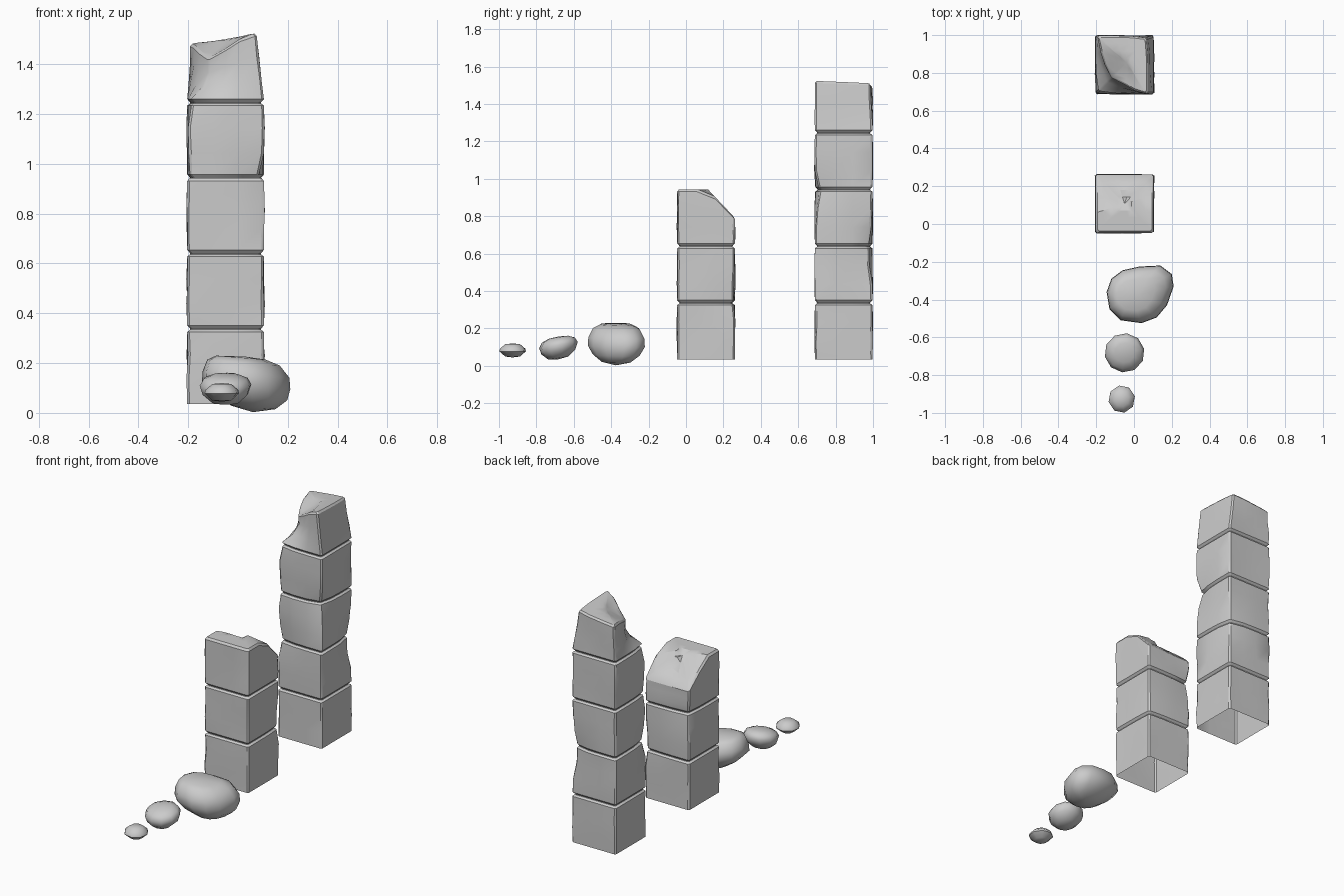
import bpy, bmesh, math, random

if "Cube" in bpy.data.objects:
    bpy.data.objects.remove(bpy.data.objects["Cube"])

random.seed(4)
HALF, BASE, STEP, CX = 0.154, 0.035, 0.303, -0.05


def finish(name, bm, angle):
    bmesh.ops.recalc_face_normals(bm, faces=bm.faces)
    me = bpy.data.meshes.new(name)
    bm.to_mesh(me)
    bm.free()
    ob = bpy.data.objects.new(name, me)
    bpy.context.collection.objects.link(ob)
    bpy.ops.object.select_all(action='DESELECT')
    ob.select_set(True)
    bpy.context.view_layer.objects.active = ob
    bpy.ops.object.shade_smooth_by_angle(angle=math.radians(angle))


def loft(bm, rings, tip=None):
    loops = [[bm.verts.new(p) for p in r] for r in rings]
    n = len(loops[0])
    for a, b in zip(loops, loops[1:]):
        for i in range(n):
            bm.faces.new((a[i], a[(i + 1) % n], b[(i + 1) % n], b[i]))
    if tip:
        t = bm.verts.new(tip)
        for i in range(n):
            bm.faces.new((loops[-1][i], loops[-1][(i + 1) % n], t))
    return loops


def square(h):
    # square outline with narrow chamfered corners, four points a side
    c, pts = h - 0.009, []
    for k in range(4):
        a = k * math.pi / 2
        for t in (-c, -c / 3, c / 3, c):
            pts.append((h * math.cos(a) - t * math.sin(a), h * math.sin(a) + t * math.cos(a)))
    return pts


def pillar(name, cy, blocks, dents, broken):
    bm = bmesh.new()
    rings = []
    top = BASE + blocks * STEP
    z0 = top - STEP

    def shape(x, y, z):
        # chipped corners: (x sign, y sign, height, depth)
        for sx, sy, dz, depth in dents:
            d = math.dist((x, y, z), (sx * HALF, sy * HALF, dz))
            if d < 0.13:
                k = depth * (1 - d / 0.13)
                x, y = x - sx * k, y - sy * k
        if z > z0 + 0.015:
            x, y, z = broken(x, y, z0, (z - z0) / STEP)
        return (x + CX, y + cy, z)

    for b in range(blocks):
        lo = BASE + b * STEP
        last = b == blocks - 1
        # block sides, pinched to a groove at each joint
        levels = [(0, 0.012 if b else 0), (0.013, 0), (0.1, 0), (0.2, 0), (STEP - 0.013, 0)]
        if last:
            levels.append((STEP, 0.01))
        for dz, inset in levels:
            wob = 0.004 if 0.05 < dz < 0.25 else 0
            ring = []
            for x, y in square(HALF - inset):
                s = 1 + random.uniform(-wob, wob) / HALF
                ring.append(shape(x * s, y * s, lo + dz))
            rings.append(ring)
        if not last:
            rings.append([shape(x, y, lo + STEP - 0.004) for x, y in square(HALF - 0.012)])
    # broken cap
    for f in (0.78, 0.5, 0.25):
        rings.append([shape(x * f, y * f, top) for x, y in square(HALF - 0.01)])
    loft(bm, rings, shape(0, 0, top))
    finish(name, bm, 28)


def tall_break(x, y, z0, t):
    # front left corner bitten away, right side leaning in
    w = max(0, 1 - math.hypot(x + HALF, y + HALF) / 0.25)
    push = 0.085 * w * min(1, max(0, t - 0.06) * 2.6)
    h = 1.503 + 0.1 * x - 0.04 * y - 0.07 * w
    lean = 0.03 * t * max(0, x / HALF)
    back = 0.012 * t * max(0, -x / HALF) * (y > 0)
    return (x + push - lean + back, y + push, z0 + t * (h - z0))


def short_break(x, y, z0, t):
    # rear of the top sheared off, lower toward the left
    start = 0.01 if x > 0 else -0.03
    drop = 0.152 * max(0, (y - start) / (HALF - start))
    if abs(x) < 0.06 and 0.04 < y < 0.1:
        drop += 0.02
    return (x, y, z0 + t * (STEP - drop))


pillar("tall_pillar", 0.843, 5,
       [(1, -1, 0.93, 0.025), (1, 1, 0.66, 0.02), (-1, -1, 0.66, 0.018), (1, 1, 0.54, 0.015),
        (-1, -1, 1.24, 0.018), (-1, -1, 0.96, 0.012), (1, 1, 1.5, 0.015)], tall_break)
pillar("short_pillar", 0.107, 3, [(-1, 1, 0.63, 0.012), (1, 1, 0.36, 0.008)], short_break)


def stone(name, centre, outline, levels, low, high, tilt=(0, 0)):
    # outline scaled through levels: (scale, z, x shift)
    cx, cy = centre
    bm = bmesh.new()
    rings = []
    for s, z, dx in levels:
        rings.append([(cx + (x - cx) * s + dx, cy + (y - cy) * s,
                       z + tilt[0] * (x - cx) * s + tilt[1] * (y - cy) * s) for x, y in outline])
    loops = loft(bm, rings, (cx, cy, high))
    b = bm.verts.new((cx + levels[0][2], cy, low))
    n = len(outline)
    for i in range(n):
        bm.faces.new((loops[0][(i + 1) % n], loops[0][i], b))
    finish(name, bm, 50)


def round_outline(cx, cy, rx, ry, n):
    return [(cx + rx * math.cos(2 * math.pi * i / n + 0.2), cy + ry * math.sin(2 * math.pi * i / n + 0.2))
            for i in range(n)]


stone("large_stone", (0.03, -0.375),
      [(0.21, -0.33), (0.2, -0.265), (0.14, -0.22), (0.03, -0.225), (-0.06, -0.245), (-0.12, -0.29),
       (-0.145, -0.36), (-0.13, -0.45), (-0.07, -0.51), (0.04, -0.525), (0.12, -0.495), (0.175, -0.43)],
      [(0.5, 0.022, 0.03), (0.82, 0.062, 0.02), (1, 0.11, 0), (0.98, 0.155, 0), (0.82, 0.202, -0.01),
       (0.56, 0.222, -0.02)], 0.003, 0.226, (-0.08, 0))
stone("medium_stone", (-0.05, -0.682), round_outline(-0.05, -0.682, 0.106, 0.104, 10),
      [(0.52, 0.042, 0), (0.88, 0.075, 0), (1, 0.112, 0), (0.85, 0.138, 0), (0.5, 0.153, 0)],
      0.035, 0.157, (0, 0.16))
stone("small_stone", (-0.065, -0.927), round_outline(-0.065, -0.927, 0.071, 0.073, 8),
      [(0.55, 0.05, 0), (1, 0.078, 0), (0.95, 0.092, 0), (0.55, 0.116, 0)], 0.045, 0.12)
